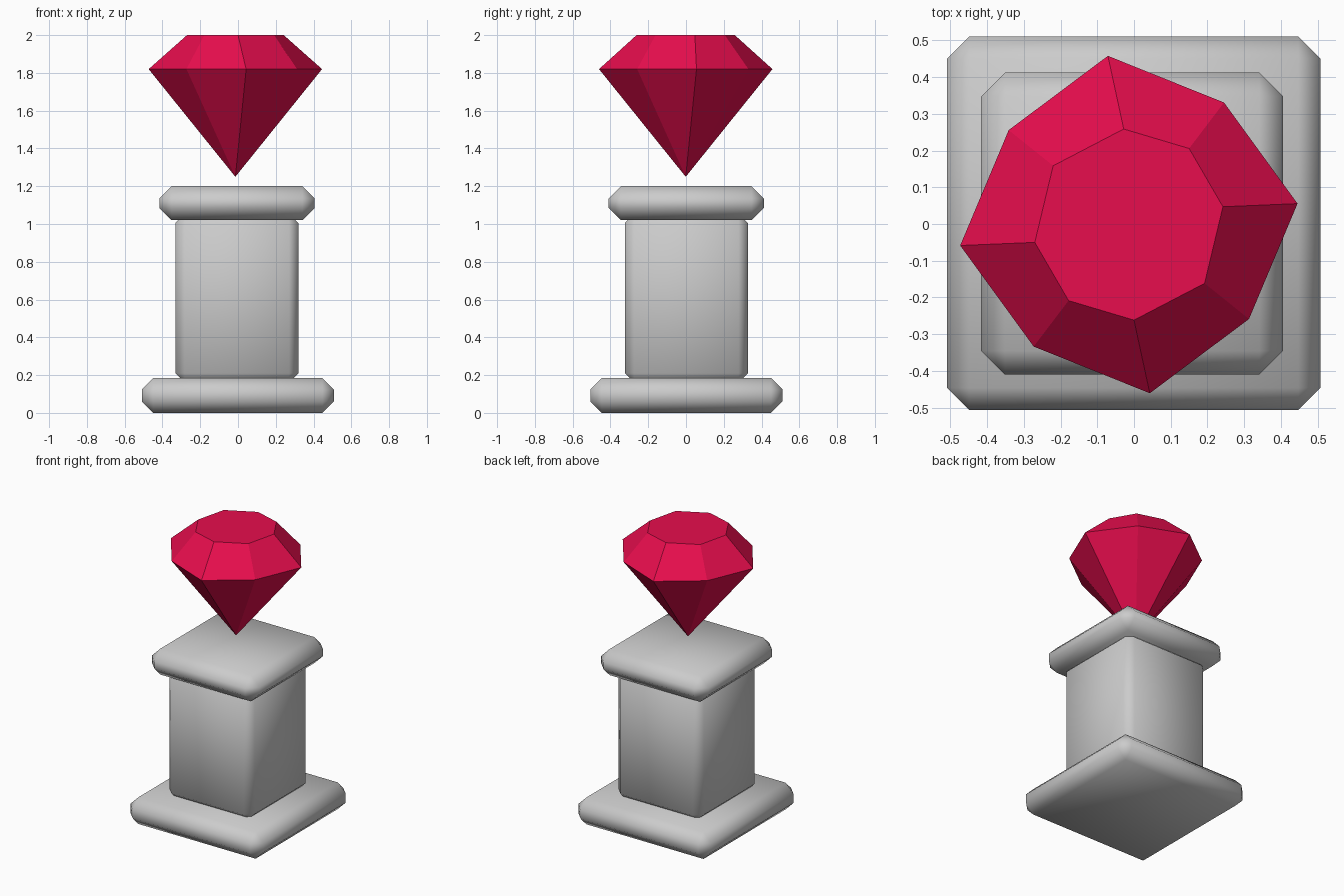
import bpy, bmesh
from mathutils import Vector

if "Cube" in bpy.data.objects:
    bpy.data.objects.remove(bpy.data.objects["Cube"])


def rounded_block(name, x, y, half, z0, z1, bevel):
    """Square block with one-step bevels and smooth shading."""
    bpy.ops.mesh.primitive_cube_add(size=1, location=(x, y, (z0 + z1) / 2))
    ob = bpy.context.object
    ob.name = name
    ob.scale = (half * 2, half * 2, z1 - z0)
    bpy.ops.object.transform_apply(location=False, rotation=False, scale=True)
    mod = ob.modifiers.new("bevel", 'BEVEL')
    mod.width = bevel
    mod.segments = 1
    mod.limit_method = 'NONE'
    bpy.ops.object.modifier_apply(modifier=mod.name)
    bpy.ops.object.shade_smooth()
    return ob


# Pedestal
rounded_block("pedestal_base", -0.001, 0.002, 0.508, 0.0, 0.185, 0.06)
rounded_block("pedestal_column", -0.006, 0.002, 0.326, 0.16, 1.055, 0.05)
rounded_block("pedestal_cap", -0.005, 0.001, 0.411, 1.02, 1.2, 0.065)

# Gem: each ring is half given, half its 180-degree rotation
centre = Vector((-0.014, -0.0015, 0))
girdle = [(0.459, 0.057), (0.259, 0.332), (-0.057, 0.459), (-0.327, 0.257)]
table = [(0.256, 0.0485), (0.164, 0.207), (-0.014, 0.26), (-0.206, 0.16)]

bm = bmesh.new()


def ring(half, z):
    pts = half + [(-x, -y) for x, y in half]
    return [bm.verts.new(centre + Vector((x, y, z))) for x, y in pts]


lower, upper = ring(girdle, 1.82), ring(table, 2.0)
tip = bm.verts.new(centre + Vector((0, 0, 1.25)))
bm.faces.new(upper)
for i in range(8):
    j = (i + 1) % 8
    bm.faces.new((lower[i], lower[j], upper[j], upper[i]))
    bm.faces.new((lower[j], lower[i], tip))
bmesh.ops.recalc_face_normals(bm, faces=bm.faces)
mesh = bpy.data.meshes.new("gem")
bm.to_mesh(mesh)
bm.free()
gem = bpy.data.objects.new("gem", mesh)
bpy.context.collection.objects.link(gem)

red = bpy.data.materials.new("gem_red")
red.diffuse_color = (0.8, 0.004, 0.075, 1)
red.use_nodes = True
red.node_tree.nodes["Principled BSDF"].inputs["Base Color"].default_value = red.diffuse_color
mesh.materials.append(red)
